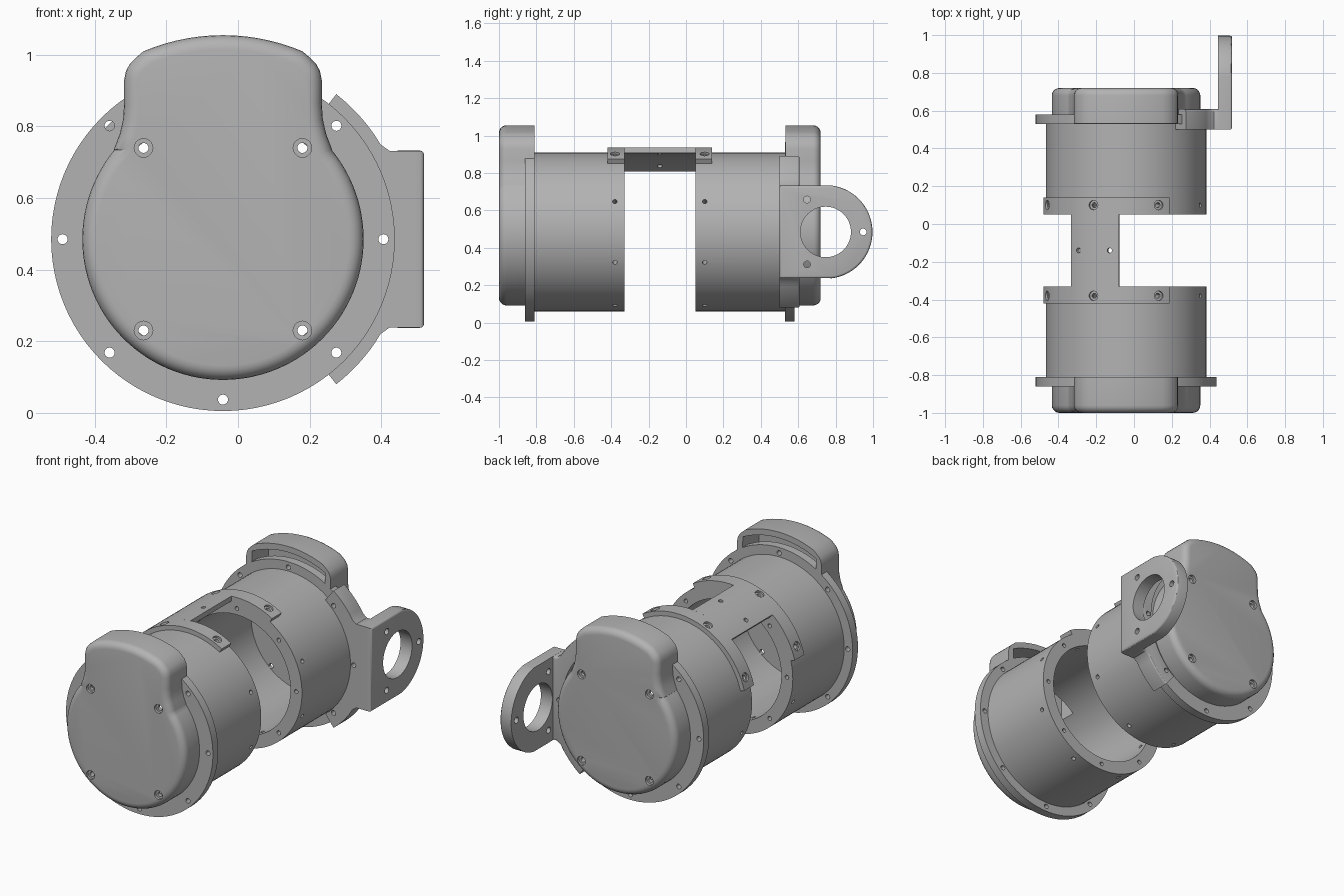
import bpy, bmesh
from math import sin, cos, radians, pi
from mathutils import Vector, Matrix

if "Cube" in bpy.data.objects:
    bpy.data.objects.remove(bpy.data.objects["Cube"])

CX, CZ, MID = -0.042, 0.485, -0.14      # tube axis and mirror plane

grey = bpy.data.materials.new("machined_grey")
grey.use_nodes = True
grey.diffuse_color = (0.45, 0.45, 0.45, 1)
grey.node_tree.nodes["Principled BSDF"].inputs["Base Color"].default_value = grey.diffuse_color


def polar(r, deg):
    return r * cos(radians(deg)), r * sin(radians(deg))


def arc(r, a0, a1, n):
    return [polar(r, a0 + (a1 - a0) * i / n) for i in range(n + 1)]


def at(r, deg, y):
    x, z = polar(r, deg)
    return Vector((CX + x, y, CZ + z))


def finish(name, bm):
    bmesh.ops.recalc_face_normals(bm, faces=bm.faces)
    mesh = bpy.data.meshes.new(name)
    bm.to_mesh(mesh)
    bm.free()
    mesh.materials.append(grey)
    ob = bpy.data.objects.new(name, mesh)
    bpy.context.collection.objects.link(ob)
    return ob


def prism(outline, y0, y1):
    """Extrude an outline around the tube axis from y0 to y1."""
    bm = bmesh.new()
    face = bm.faces.new([bm.verts.new((CX + x, y0, CZ + z)) for x, z in outline])
    ext = bmesh.ops.extrude_face_region(bm, geom=[face])["geom"]
    bmesh.ops.translate(bm, vec=(0, y1 - y0, 0),
                        verts=[v for v in ext if isinstance(v, bmesh.types.BMVert)])
    return bm


def bevel_where(bm, test, width, seg=4):
    edges = [e for e in bm.edges if all(test(v.co) for v in e.verts)]
    bmesh.ops.bevel(bm, geom=edges, offset=width, segments=seg, profile=0.5,
                    affect='EDGES', clamp_overlap=False)


def rod(bm, a, b, r, seg=20):
    a, b = Vector(a), Vector(b)
    m = Matrix.Translation((a + b) / 2) @ (b - a).to_track_quat('Z', 'Y').to_matrix().to_4x4()
    bmesh.ops.create_cone(bm, cap_ends=True, segments=seg, radius1=r, radius2=r,
                          depth=(b - a).length, matrix=m)


def cut(ob, bm):
    """Subtract a helper mesh and bake the result."""
    tool = finish("cutter", bm)
    tool.hide_render = True
    mod = ob.modifiers.new("cut", 'BOOLEAN')
    mod.operation, mod.solver, mod.object = 'DIFFERENCE', 'EXACT', tool
    bpy.context.view_layer.update()
    deps = bpy.context.evaluated_depsgraph_get()
    baked = bpy.data.meshes.new_from_object(ob.evaluated_get(deps))
    ob.modifiers.clear()
    ob.data = baked
    bpy.data.objects.remove(tool)


def cut_rods(ob, rods):
    bm = bmesh.new()
    for a, b, r in rods:
        rod(bm, a, b, r)
    cut(ob, bm)


def mirrored(ob, name):
    bm = bmesh.new()
    bm.from_mesh(ob.data)
    for v in bm.verts:
        v.co.y = 2 * MID - v.co.y
    bmesh.ops.reverse_faces(bm, faces=bm.faces)
    return finish(name, bm)


# Tube with bolting flange, turned around the axis
bm = bmesh.new()
section = [(.35, -.33), (.425, -.33), (.425, -.81), (.48, -.81), (.48, -.86), (.35, -.86)]
vs = [bm.verts.new((CX + r, y, CZ)) for r, y in section]
ring = [bm.edges.new((vs[i], vs[i - 1])) for i in range(len(vs))]
bmesh.ops.spin(bm, geom=vs + ring, cent=(CX, 0, CZ), axis=(0, 1, 0),
               angle=2 * pi, steps=96, use_merge=True)
bmesh.ops.remove_doubles(bm, verts=bm.verts, dist=1e-5)
body = finish("front_tube", bm)
holes = []
for k in range(8):
    a = 45 * k
    holes.append((at(.448, a, -.9), at(.448, a, -.78), .014))
    holes.append((at(.387, a, -.37), at(.387, a, -.3), .012))
    holes.append((at(.32, a + 22.5, -.38), at(.46, a + 22.5, -.38), .012))
cut_rods(body, holes)

# End cover: round cap with an open raised hood
side = [(.305, .25), (.288, .295), (.279, .335), (.276, .38), (.276, .445),
        (.271, .47), (.26, .49), (.243, .507)]
top = arc(.57, 67, 113, 14)
outline = (arc(.393, -219.3, 39, 80) + side + top + [(-x, z) for x, z in reversed(side)])
bm = prism(outline, -1, -.811)
bevel_where(bm, lambda c: c.y < -.99, .04, 5)
cover = finish("front_cover", bm)
cut(cover, prism(arc(.352, 0, 357, 119), -.965, -.7))
cut(cover, prism([(-.24, .26), (.24, .26)] + arc(.535, 63.5, 116.5, 14), -.965, -.7))
screws = [(CX + sx * .222, CZ + sz * .255) for sx in (-1, 1) for sz in (-1, 1)]
cut_rods(cover, [((x, -1.05, z), (x, -.985, z), .026) for x, z in screws])
cut_rods(cover, [((x, -1.05, z), (x, -.9, z), .014) for x, z in screws])

# Curved bridge plate joining the two tubes
def band(half, y0, y1):
    c = 112.5
    return prism(arc(.452, c - half, c + half, 32) + arc(.424, c + half, c - half, 32), y0, y1)


tab = finish("front_bridge_tab", band(53, -.42, -.33))
spots = (67.5, 112.5, 157.5)
cut_rods(tab, [(at(.44, a, -.38), at(.5, a, -.38), .025) for a in spots])
cut_rods(tab, [(at(.4, a, -.38), at(.5, a, -.38), .013) for a in spots])
bridge = finish("bridge_plate", band(17.8, -.33, .05))
cut_rods(bridge, [(at(.4, a, MID), at(.5, a, MID), .013) for a in (101.1, 123.9)])

# Rear half repeats the front half
parts = [body, cover, tab, bridge]
for ob, name in ((body, "rear_tube"), (cover, "rear_cover"), (tab, "rear_bridge_tab")):
    parts.append(mirrored(ob, name))

# Side clamp wrapping the rear flange
upper = [(.44, .265), (.465, .247), (.54, .247)]
outline = (arc(.514, -52, -34.5, 10) + [(x, -z) for x, z in upper] + upper[::-1]
           + arc(.514, 34.5, 52, 10) + arc(.427, 52, -52, 40))
bm = prism(outline, .5, .608)
bevel_where(bm, lambda c: c.y > .6 and (c - Vector((CX, c.y, CZ))).length > .5, .012, 3)
clamp = finish("side_clamp", bm)
cut_rods(clamp, [(at(.448, a, .4), at(.448, a, .7), .014) for a in (-45, 0, 45)])

# Round-ended lug with a large eye and three screw holes
HY = .747
bm = bmesh.new()
pts = [(.5, -.247)] + [(HY + y, z) for y, z in arc(.25, -82, 82, 40)] + [(.5, .247)]
face = bm.faces.new([bm.verts.new((.445, y, CZ + z)) for y, z in pts])
ext = bmesh.ops.extrude_face_region(bm, geom=[face])["geom"]
bmesh.ops.translate(bm, vec=(.075, 0, 0), verts=[v for v in ext if isinstance(v, bmesh.types.BMVert)])
bevel_where(bm, lambda c: c.x > .5, .012, 3)
lug = finish("side_lug", bm)
bm = bmesh.new()
rod(bm, (.3, HY, CZ), (.7, HY, CZ), .135, 64)
for a in (0, 120, 240):
    y, z = polar(.2, a)
    rod(bm, (.3, HY + y, CZ + z), (.7, HY + y, CZ + z), .018)
cut(lug, bm)

# Smooth round surfaces, keep edges crisp
bpy.ops.object.select_all(action='DESELECT')
for ob in parts + [clamp, lug]:
    ob.select_set(True)
bpy.context.view_layer.objects.active = lug
bpy.ops.object.shade_smooth_by_angle(angle=radians(30))
